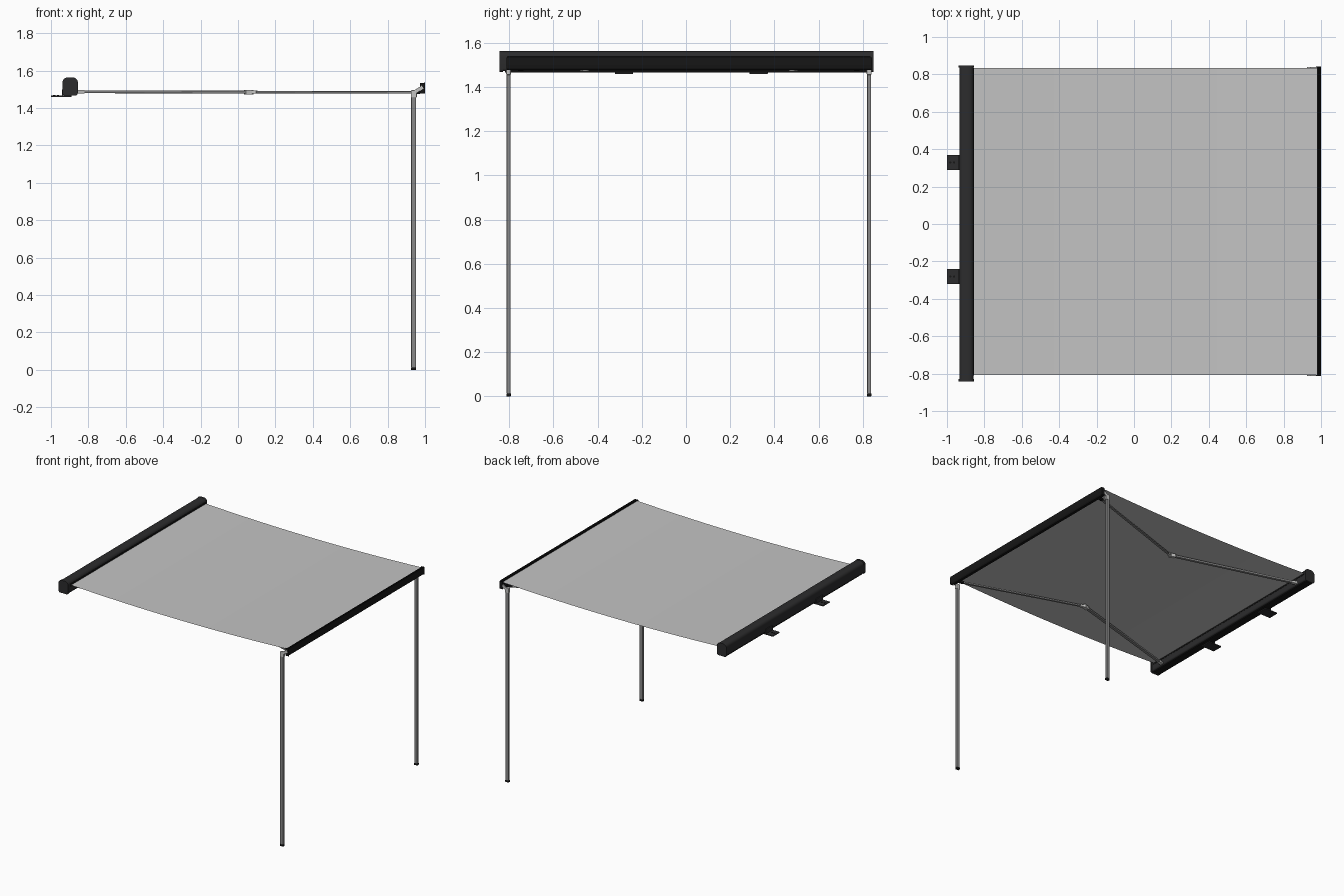
import bpy, bmesh, math
from mathutils import Vector, Matrix

if "Cube" in bpy.data.objects:
    bpy.data.objects.remove(bpy.data.objects["Cube"])


def material(name, r, g, b):
    m = bpy.data.materials.new(name)
    m.diffuse_color = (r, g, b, 1)
    m.use_nodes = True
    m.node_tree.nodes["Principled BSDF"].inputs["Base Color"].default_value = m.diffuse_color
    return m


CHARCOAL = material("charcoal paint", 0.025, 0.025, 0.026)
BLACK = material("black plastic", 0.008, 0.008, 0.008)
FABRIC = material("light grey fabric", 0.55, 0.55, 0.55)
STEEL = material("grey metal", 0.25, 0.25, 0.25)
PALE = material("pale joint metal", 0.55, 0.55, 0.54)


def finish(name, bm, mat, smooth=False, recalc=True):
    if recalc:
        bmesh.ops.recalc_face_normals(bm, faces=bm.faces[:])
    me = bpy.data.meshes.new(name)
    bm.to_mesh(me)
    bm.free()
    me.materials.append(mat)
    ob = bpy.data.objects.new(name, me)
    bpy.context.collection.objects.link(ob)
    if smooth:
        bpy.context.view_layer.objects.active = ob
        ob.select_set(True)
        bpy.ops.object.shade_smooth_by_angle(angle=math.radians(35))
        ob.select_set(False)
    return ob


def box(name, lo, hi, mat, bevel=0.0):
    lo, hi = Vector(lo), Vector(hi)
    bm = bmesh.new()
    bmesh.ops.create_cube(bm, size=1)
    for v in bm.verts:
        v.co = Vector([(lo[i] + hi[i]) / 2 + v.co[i] * (hi[i] - lo[i]) for i in range(3)])
    if bevel:
        bmesh.ops.bevel(bm, geom=bm.edges[:], offset=bevel, segments=2, affect='EDGES', profile=0.5)
    return finish(name, bm, mat)


def beam(name, a, b, width, height, mat, bevel=0.003):
    # rectangular bar from a to b, height measured upward
    a, b = Vector(a), Vector(b)
    d = (b - a).normalized()
    side = Vector((0, 0, 1)).cross(d).normalized()
    up = d.cross(side)
    bm = bmesh.new()
    bmesh.ops.create_cube(bm, size=1)
    mid = (a + b) / 2
    for v in bm.verts:
        c = v.co.copy()
        v.co = mid + d * c.x * (b - a).length + side * c.y * width + up * c.z * height
    bmesh.ops.bevel(bm, geom=bm.edges[:], offset=bevel, segments=2, affect='EDGES', profile=0.5)
    return finish(name, bm, mat)


def cylinder(name, centre, radius, depth, mat):
    bm = bmesh.new()
    bmesh.ops.create_cone(bm, cap_ends=True, segments=20, radius1=radius, radius2=radius,
                          depth=depth, matrix=Matrix.Translation(centre))
    return finish(name, bm, mat, True)


def extrude_y(name, profile, y0, y1, mat, smooth=True):
    bm = bmesh.new()
    f = bm.faces.new([bm.verts.new((x, y0, z)) for x, z in profile])
    ext = bmesh.ops.extrude_face_region(bm, geom=[f])
    for v in ext["geom"]:
        if isinstance(v, bmesh.types.BMVert):
            v.co.y = y1
    return finish(name, bm, mat, smooth)


def rounded(x0, x1, z0, z1, r_top, r_bot, n=5):
    pts = []
    corners = [(x1 - r_top, z1 - r_top, r_top, 0), (x0 + r_top, z1 - r_top, r_top, 90),
               (x0 + r_bot, z0 + r_bot, r_bot, 180), (x1 - r_bot, z0 + r_bot, r_bot, 270)]
    for cx, cz, r, start in corners:
        for i in range(n + 1):
            t = math.radians(start + 90 * i / n)
            pts.append((cx + r * math.cos(t), cz + r * math.sin(t)))
    return pts


YC = 0.013  # centre line of fabric, legs and arms

# Cassette housing and its end caps
extrude_y("cassette_housing", rounded(-0.934, -0.858, 1.472, 1.562, 0.025, 0.012),
          -0.828, 0.838, CHARCOAL)
for label, y0, y1 in (("left", -0.843, -0.828), ("right", 0.838, 0.848)):
    extrude_y("cassette_end_cap_" + label, rounded(-0.938, -0.856, 1.467, 1.564, 0.027, 0.014),
              y0, y1, CHARCOAL)
# Fabric slot and lower lip on the cassette
box("cassette_slot", (-0.859, -0.81, 1.518), (-0.8565, 0.835, 1.54), BLACK)
box("cassette_lower_rail", (-0.925, -0.82, 1.466), (-0.87, 0.835, 1.474), BLACK)

# Wall brackets with bolts
for i, yc in enumerate((-0.281, 0.329)):
    box(f"bracket_plate_{i}", (-1.0, yc - 0.041, 1.459), (-0.89, yc + 0.041, 1.467), CHARCOAL, 0.002)
    box(f"bracket_upright_{i}", (-0.942, yc - 0.041, 1.46), (-0.932, yc + 0.041, 1.50), CHARCOAL, 0.002)
    for x in (-0.982, -0.962):
        cylinder(f"bracket_bolt_{i}", (x, yc, 1.467), 0.006, 0.005, BLACK)

# Sagging fabric sheet
bm = bmesh.new()
N = 20
rows = []
for i in range(N + 1):
    u = i / N
    x = -0.865 + u * 1.85
    z = 1.528 - 0.022 * (1 - (2 * u - 1) ** 2)
    rows.append([bm.verts.new((x, y, z)) for y in (-0.807, 0.835)])
for a, b in zip(rows, rows[1:]):
    bm.faces.new((a[0], b[0], b[1], a[1]))
finish("fabric_canopy", bm, FABRIC, True, recalc=False)

# Front bar: curved face, groove at the top and a lower channel
front_profile = [(0.978, 1.480), (0.990, 1.476), (0.997, 1.484), (1.0, 1.500), (1.0, 1.536),
                 (0.995, 1.538), (0.993, 1.526), (0.986, 1.524), (0.984, 1.532), (0.979, 1.532)]
extrude_y("front_bar", front_profile, -0.807, 0.836, BLACK, False)
box("front_bar_rear_channel", (0.966, -0.80, 1.480), (0.980, 0.83, 1.502), BLACK)
for label, y0 in (("left", -0.812), ("right", 0.836)):
    box("front_bar_end_cap_" + label, (0.974, y0, 1.477), (0.999, y0 + 0.005, 1.534), BLACK)

for label, s in (("left", -1), ("right", 1)):
    # Support leg with foot and top joint
    ly = YC + s * 0.816
    box("leg_" + label, (0.926, ly - 0.009, 0.012), (0.952, ly + 0.009, 1.465), STEEL, 0.004)
    box("leg_foot_" + label, (0.925, ly - 0.010, 0), (0.953, ly + 0.010, 0.014), BLACK, 0.002)
    box("leg_top_joint_" + label, (0.924, ly - 0.011, 1.455), (0.956, ly + 0.011, 1.496), PALE, 0.005)
    beam("leg_joint_link_" + label, (0.94, ly + s * 0.006, 1.482), (0.988, ly + s * 0.006, 1.512),
         0.008, 0.02, PALE, 0.002)

    # Folding arm: shoulder, two tubes, elbow, wrist
    shoulder = Vector((-0.86, YC + s * 0.735, 1.487))
    elbow = Vector((0.07, YC + s * 0.468, 1.485))
    wrist = Vector((0.962, YC + s * 0.765, 1.484))
    beam("rear_arm_" + label, shoulder, elbow, 0.022, 0.015, STEEL)
    beam("front_arm_" + label, elbow, wrist, 0.018, 0.012, STEEL)
    beam("shoulder_fitting_" + label, shoulder + Vector((-0.03, s * 0.009, 0)),
         shoulder.lerp(elbow, 0.04), 0.026, 0.019, PALE)
    cylinder("elbow_pin_" + label, elbow, 0.014, 0.024, PALE)
    beam("elbow_rear_fitting_" + label, elbow, elbow.lerp(shoulder, 0.035), 0.025, 0.019, PALE)
    beam("elbow_front_fitting_" + label, elbow, elbow.lerp(wrist, 0.035), 0.022, 0.017, PALE)
    beam("wrist_fitting_" + label, wrist.lerp(elbow, 0.03), wrist + Vector((0.01, 0, 0)),
         0.022, 0.017, BLACK)
